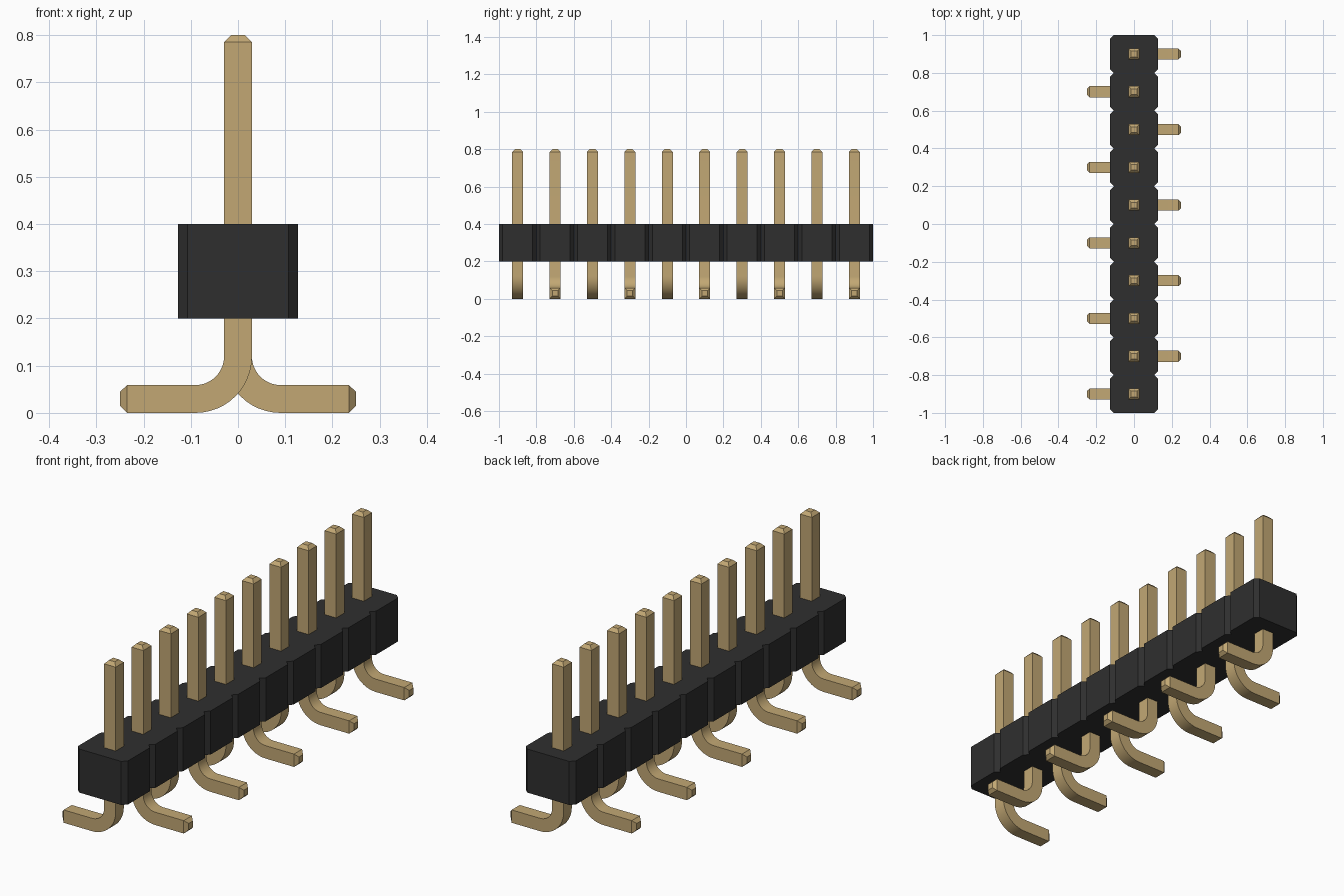
import bpy, bmesh, math
from mathutils import Vector

default = bpy.data.objects.get("Cube")
if default:
    bpy.data.objects.remove(default)

PINS, PITCH = 10, 0.2
HALF = 0.0295                       # half thickness of a pin
TIP = 0.015                         # length of the tapered tips
WIDTH, CHAMFER = 0.127, 0.02        # half width and corner cut of the housing
LOW, HIGH = 0.2, 0.4                # housing bottom and top


def make_material(name, colour):
    mat = bpy.data.materials.new(name)
    mat.use_nodes = True
    mat.diffuse_color = colour
    bsdf = mat.node_tree.nodes["Principled BSDF"]
    bsdf.inputs["Base Color"].default_value = colour
    bsdf.inputs["Roughness"].default_value = 0.5
    return mat


gold = make_material("pale gold", (0.54, 0.39, 0.175, 1))
black = make_material("black plastic", (0.028, 0.028, 0.028, 1))


def make_object(name, bm, mat):
    bmesh.ops.recalc_face_normals(bm, faces=bm.faces)
    mesh = bpy.data.meshes.new(name)
    bm.to_mesh(mesh)
    bm.free()
    mesh.materials.append(mat)
    obj = bpy.data.objects.new(name, mesh)
    bpy.context.collection.objects.link(obj)
    return obj


# Housing: a row of chamfered cells sharing one outline, extruded upward
def make_housing():
    side = []
    for i in range(PINS):
        y0 = (i - PINS / 2) * PITCH
        y1 = y0 + PITCH
        side += [(WIDTH - CHAMFER, y0), (WIDTH, y0 + CHAMFER), (WIDTH, y1 - CHAMFER)]
    side.append((WIDTH - CHAMFER, PINS * PITCH / 2))
    outline = side + [(-x, y) for x, y in reversed(side)]
    bm = bmesh.new()
    base = bm.faces.new([bm.verts.new((x, y, LOW)) for x, y in outline])
    top = bmesh.ops.extrude_face_region(bm, geom=[base])
    verts = [v for v in top["geom"] if isinstance(v, bmesh.types.BMVert)]
    bmesh.ops.translate(bm, verts=verts, vec=(0, 0, HIGH - LOW))
    return make_object("housing", bm, black)


# Pin: a square section swept down the post, round the bend and along the foot
def make_pin(name, y, direction):
    radius, reach, height = 0.09, 0.25, 0.8
    end = HALF / 2
    down, out = Vector((0, 0, -1)), Vector((1, 0, 0))
    # each station: centre, travel direction, half size
    stations = [(Vector((0, 0, height)), down, end),
                (Vector((0, 0, height - TIP)), down, HALF)]
    centre = Vector((radius, 0, radius + HALF))
    steps = 12
    for i in range(steps + 1):
        a = math.pi / 2 * i / steps
        point = centre + radius * Vector((-math.cos(a), 0, -math.sin(a)))
        stations.append((point, Vector((math.sin(a), 0, -math.cos(a))), HALF))
    stations += [(Vector((reach - TIP, 0, HALF)), out, HALF),
                 (Vector((reach, 0, HALF)), out, end)]

    bm = bmesh.new()
    rings = []
    for point, travel, half in stations:
        u = Vector((-travel.z, 0, travel.x)) * half
        v = Vector((0, half, 0))
        corners = (u + v, u - v, -u - v, -u + v)
        rings.append([bm.verts.new(point + c) for c in corners])
    for a, b in zip(rings, rings[1:]):
        for k in range(4):
            n = (k + 1) % 4
            bm.faces.new((a[k], a[n], b[n], b[k]))
    bm.faces.new(rings[0])
    bm.faces.new(rings[-1])
    for vert in bm.verts:
        vert.co.x *= direction
        vert.co.y += y
    return make_object(name, bm, gold)


make_housing()
pins = []
for i in range(PINS):
    direction = -1 if i % 2 == 0 else 1
    y = (i - (PINS - 1) / 2) * PITCH
    pins.append(make_pin(f"pin_{i + 1}", y, direction))

# Smooth the bends, keep square edges crisp
bpy.ops.object.select_all(action="DESELECT")
for pin in pins:
    pin.select_set(True)
bpy.context.view_layer.objects.active = pins[0]
bpy.ops.object.shade_smooth_by_angle(angle=math.radians(25))
